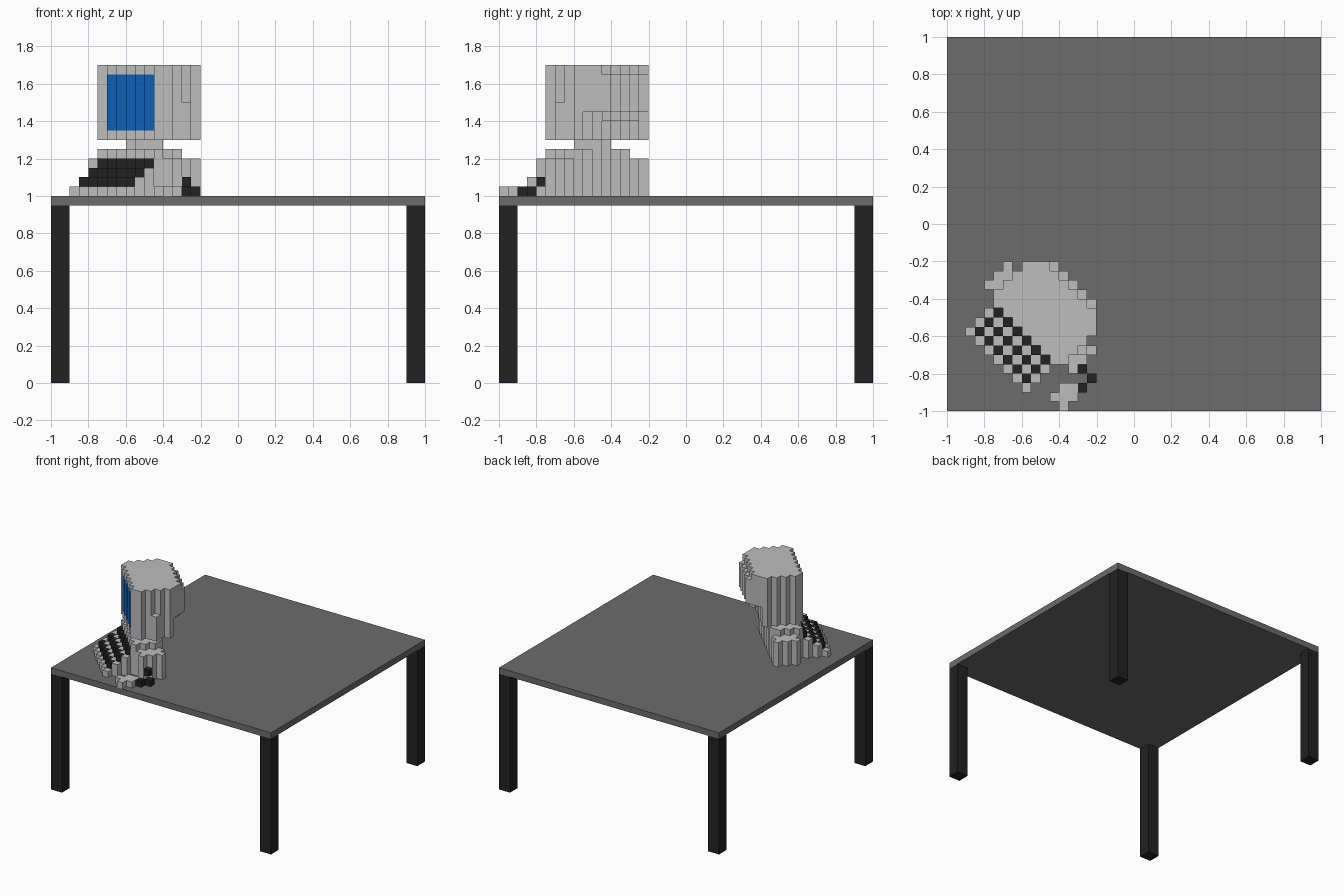
import bpy
import bmesh
import math
from mathutils import Vector

cube = bpy.data.objects.get("Cube")
if cube:
    bpy.data.objects.remove(cube, do_unlink=True)

U = 0.05  # block size


def material(name, rgb):
    m = bpy.data.materials.new(name)
    m.use_nodes = True
    m.diffuse_color = (*rgb, 1)
    bsdf = m.node_tree.nodes["Principled BSDF"]
    bsdf.inputs["Base Color"].default_value = (*rgb, 1)
    bsdf.inputs["Roughness"].default_value = 0.8
    return m


LIGHT = material("light_grey", (0.51, 0.51, 0.51))
MID = material("table_grey", (0.15, 0.15, 0.15))
DARK = material("near_black", (0.016, 0.016, 0.016))
BLUE = material("screen_blue", (0.004, 0.115, 0.46))


def add_object(name, bm, mat):
    bmesh.ops.recalc_face_normals(bm, faces=bm.faces)
    mesh = bpy.data.meshes.new(name)
    bm.to_mesh(mesh)
    bm.free()
    mesh.materials.append(mat)
    obj = bpy.data.objects.new(name, mesh)
    bpy.context.collection.objects.link(obj)
    return obj


def box(name, lo, hi, mat):
    bm = bmesh.new()
    bmesh.ops.create_cube(bm, size=1)
    lo, hi = Vector(lo), Vector(hi)
    bmesh.ops.scale(bm, vec=hi - lo, verts=bm.verts)
    bmesh.ops.translate(bm, vec=(lo + hi) / 2, verts=bm.verts)
    return add_object(name, bm, mat)


def blocks(name, cells, mat):
    """Outer skin of a set of grid cells (i, j, k); cell 0,0,0 sits on the table corner."""
    cells = set(cells)
    bm = bmesh.new()
    verts = {}

    def vert(p):
        if p not in verts:
            verts[p] = bm.verts.new((-1 + p[0] * U, -1 + p[1] * U, 1 + p[2] * U))
        return verts[p]

    for c in cells:
        for axis in range(3):
            a, b = (axis + 1) % 3, (axis + 2) % 3
            for side in (0, 1):
                n = list(c)
                n[axis] += 2 * side - 1
                if tuple(n) in cells:
                    continue
                loop = []
                for da, db in ((0, 0), (1, 0), (1, 1), (0, 1)):
                    p = list(c)
                    p[axis] += side
                    p[a] += da
                    p[b] += db
                    loop.append(vert(tuple(p)))
                bm.faces.new(loop if side else loop[::-1])
    mesh = bpy.data.meshes.new(name)
    bm.to_mesh(mesh)
    bm.free()
    mesh.materials.append(mat)
    obj = bpy.data.objects.new(name, mesh)
    bpy.context.collection.objects.link(obj)
    return obj


def region(rule, size=16, height=14):
    """Cells chosen by s (distance along the diagonal), d (offset across it) and k (level)."""
    return {(i, j, k) for i in range(size) for j in range(size) for k in range(height)
            if rule(i + j, abs(i - j), k)}


# Table
box("table_top", (-1, -1, 0.95), (1, 1, 1), MID)
for sx, side in ((-1, "right"), (1, "left")):
    for sy, end in ((-1, "front"), (1, "back")):
        x0, x1 = sorted((sx, sx * 0.9))
        y0, y1 = sorted((sy, sy * 0.9))
        box(f"{end}_{side}_leg", (x0, y0, 0), (x1, y1, 0.95), DARK)

# Stepped keyboard with three rows of keys
key_level = {11: 1, 13: 2, 15: 3}
keys = region(lambda s, d, k: d <= 6 and key_level.get(s) == k)
keyboard = region(lambda s, d, k: d <= 6 and 10 <= s <= 14 and k <= (s - 9) // 2)
blocks("keys", keys, DARK)
blocks("keyboard", keyboard - keys, LIGHT)

# Computer case: wide rear block with a slab on top
case = region(lambda s, d, k: (15 <= s <= 16 and d <= 6 and k <= 3)
              or (17 <= s <= 21 and d <= 9 and k <= 3)
              or (16 <= s <= 21 and d <= 6 and k == 4))
blocks("computer_case", case - keys, LIGHT)

# Monitor neck
neck = {(i, j, 5) for i in range(8, 12) for j in range(8, 12) if 17 <= i + j <= 21}
blocks("monitor_neck", neck, LIGHT)


# Monitor housing, undercut at the back
def housing(s, d, k):
    if not (16 <= s <= 26 and d <= 7 and k >= 6):
        return False
    if s == 26:
        return 9 <= k <= 12
    if s >= 24:
        return k >= (8 if s == 25 and d <= 3 else 9)
    return True


screen = region(lambda s, d, k: s == 16 and d <= 4 and 7 <= k <= 12)
blocks("screen", screen, BLUE)
blocks("monitor_housing", region(housing) - screen, LIGHT)
blocks("monitor_side_box", {(14, 6, k) for k in range(6, 10)}, LIGHT)

# Mouse and its cord
blocks("mouse", {(12, 0, 0), (11, 1, 0), (12, 1, 0), (13, 1, 0), (12, 2, 0), (13, 2, 0)}, LIGHT)
blocks("mouse_cord", {(14, 2, 0), (15, 3, 0), (14, 4, 1)}, DARK)
